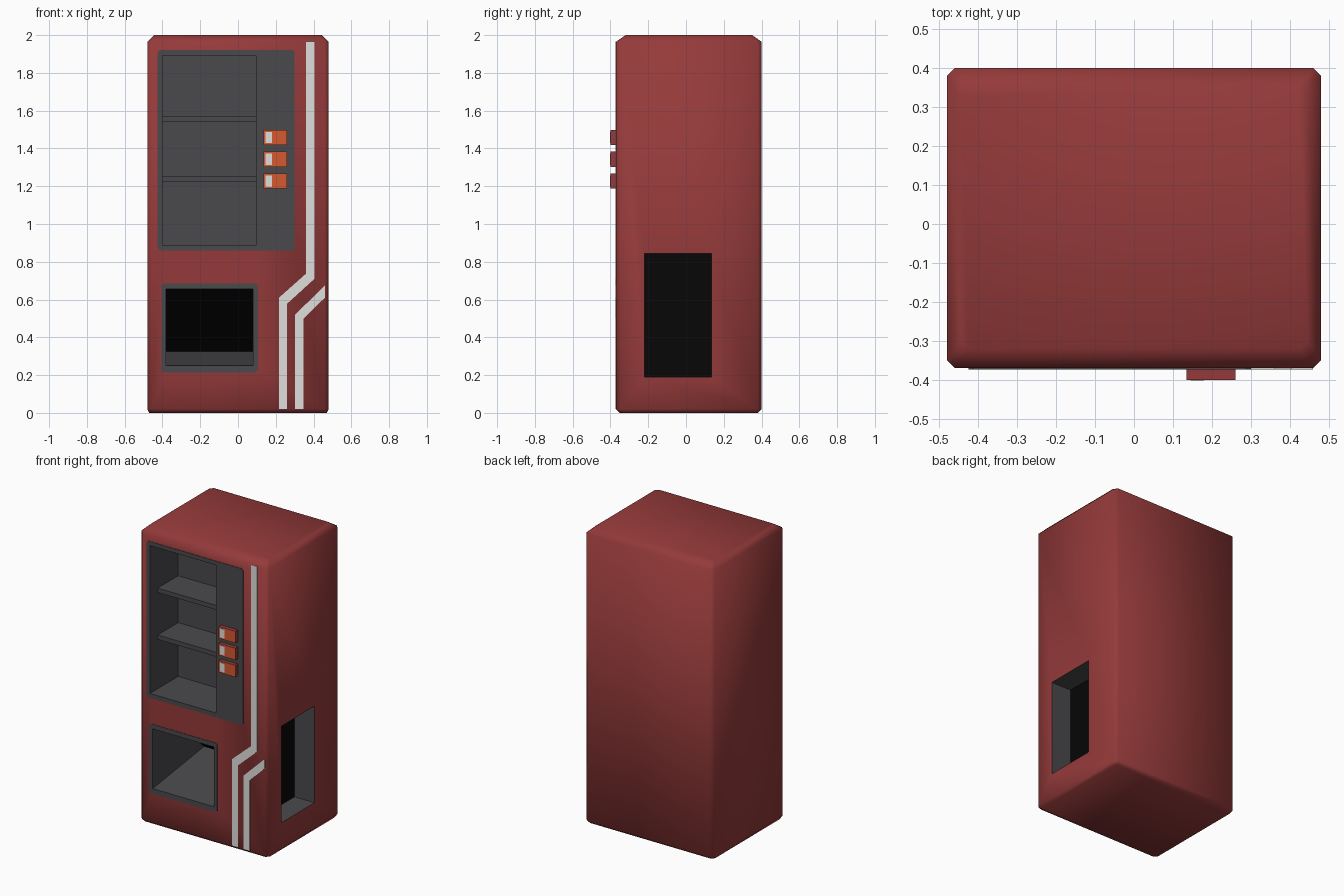
import bpy, bmesh, math

if "Cube" in bpy.data.objects:
    bpy.data.objects.remove(bpy.data.objects["Cube"])


def material(name, rgb):
    m = bpy.data.materials.new(name)
    m.diffuse_color = (*rgb, 1.0)
    m.use_nodes = True
    m.node_tree.nodes["Principled BSDF"].inputs["Base Color"].default_value = m.diffuse_color
    return m


RED = material("cabinet red", (0.30, 0.042, 0.042))
GREY = material("dark grey", (0.068, 0.068, 0.075))
BLACK = material("black", (0.002, 0.002, 0.002))
WHITE = material("off white", (0.74, 0.74, 0.72))
ORANGE = material("button orange", (0.66, 0.10, 0.03))


def make(name, rings, mats):
    """Loft closed rings of 3D points and cap both ends."""
    bm = bmesh.new()
    vs = [[bm.verts.new(p) for p in r] for r in rings]
    n = len(vs[0])
    for a, b in zip(vs, vs[1:]):
        for i in range(n):
            bm.faces.new((a[i], a[(i + 1) % n], b[(i + 1) % n], b[i]))
    bm.faces.new(vs[0])
    bm.faces.new(vs[-1])
    bmesh.ops.recalc_face_normals(bm, faces=bm.faces[:])
    me = bpy.data.meshes.new(name)
    bm.to_mesh(me)
    bm.free()
    ob = bpy.data.objects.new(name, me)
    bpy.context.collection.objects.link(ob)
    for m in mats:
        me.materials.append(m)
    return ob


def octagon(x0, x1, y0, y1, c):
    return [(x0 + c, y0), (x1 - c, y0), (x1, y0 + c), (x1, y1 - c),
            (x1 - c, y1), (x0 + c, y1), (x0, y1 - c), (x0, y0 + c)]


def rect(a0, a1, b0, b1):
    return [(a0, b0), (a1, b0), (a1, b1), (a0, b1)]


def front_prism(name, pts, y0, y1, *mats):
    return make(name, [[(x, y, z) for x, z in pts] for y in (y0, y1)], mats)


def side_prism(name, pts, x0, x1, *mats):
    return make(name, [[(x, y, z) for y, z in pts] for x in (x0, x1)], mats)


def activate(ob):
    bpy.ops.object.select_all(action='DESELECT')
    ob.select_set(True)
    bpy.context.view_layer.objects.active = ob


def cut(ob, cutter):
    activate(ob)
    mod = ob.modifiers.new("cut", 'BOOLEAN')
    mod.operation = 'DIFFERENCE'
    mod.solver = 'EXACT'
    mod.object = cutter
    bpy.ops.object.modifier_apply(modifier=mod.name)


FRONT = -0.37

# Cabinet with chamfered edges
rings = []
for z, ix, iy in ((0, 0.01, 0.02), (0.02, 0, 0), (1.965, 0, 0), (2.0, 0.035, 0.05)):
    rings.append([(x, y, z) for x, y in
                  octagon(-0.48 + ix, 0.48 - ix, FRONT + iy, 0.40 - iy, 0.02)])
cabinet = make("cabinet", rings, [RED, GREY, BLACK])

# Thin dark plates around the display and the tray
display_plate = front_prism("display_plate", octagon(-0.425, 0.30, 0.86, 1.92, 0.012),
                            FRONT - 0.003, FRONT + 0.003, GREY)
tray_plate = front_prism("tray_plate", octagon(-0.405, 0.105, 0.215, 0.685, 0.012),
                         FRONT - 0.003, FRONT + 0.003, GREY)

# Cavities: display, sloping tray, side recess
display_cut = front_prism("display_cutter", rect(-0.40, 0.095, 0.89, 1.893), -0.45, -0.07, GREY)
tray_cut = side_prism("tray_cutter", [(-0.45, 0.25), (FRONT, 0.25), (0.18, 0.325),
                                      (-0.18, 0.655), (-0.45, 0.655)], -0.38, 0.08, GREY)
side_cut = side_prism("side_cutter", rect(-0.22, 0.135, 0.19, 0.845), 0.33, 0.55, GREY)
for cutter in (display_cut, tray_cut, side_cut):
    cutter.hide_render = True
    cut(cabinet, cutter)
cut(display_plate, display_cut)
cut(tray_plate, tray_cut)
for cutter in (display_cut, tray_cut, side_cut):
    bpy.data.objects.remove(cutter)

# Smooth outer shell; grey and black flat linings inside the cavities
activate(cabinet)
bpy.ops.object.shade_smooth_by_angle(angle=math.radians(60))
me = cabinet.data
if len(me.materials) != 3:
    me.materials.clear()
    for m in (RED, GREY, BLACK):
        me.materials.append(m)
for p in me.polygons:
    c, n = p.center, p.normal
    p.material_index = 0
    if abs(c.x) < 0.45 and -0.36 < c.y < 0.38 and 0.04 < c.z < 1.96:
        flap = abs(n.y) > 0.3 and abs(n.z) > 0.3
        recess_back = c.x > 0.3 and abs(n.x) > 0.9
        p.material_index = 2 if flap or recess_back else 1
        p.use_smooth = False

# Shelves
for i, z in enumerate((1.225, 1.543)):
    front_prism(f"shelf_{i + 1}", rect(-0.40, 0.095, z, z + 0.03), -0.29, -0.069, GREY)

# Selection buttons: red sides, orange front, white tag
for i, z in enumerate((1.187, 1.303, 1.418)):
    b = front_prism(f"button_{i + 1}", rect(0.135, 0.26, z, z + 0.08), -0.40, FRONT + 0.005,
                    RED, ORANGE)
    for p in b.data.polygons:
        p.material_index = 1 if p.normal.y < -0.9 else 0
    front_prism(f"button_tag_{i + 1}", rect(0.145, 0.18, z + 0.01, z + 0.07),
                -0.402, -0.398, WHITE)

# Painted stripes
front_prism("long_stripe", [(0.36, 1.965), (0.405, 1.965), (0.405, 0.71), (0.26, 0.578),
                            (0.26, 0.02), (0.217, 0.02), (0.217, 0.61), (0.36, 0.737)],
            FRONT - 0.003, FRONT + 0.003, WHITE)
front_prism("short_stripe", [(0.46, 0.674), (0.46, 0.61), (0.348, 0.50), (0.348, 0.02),
                             (0.302, 0.02), (0.302, 0.52)],
            FRONT - 0.003, FRONT + 0.003, WHITE)
